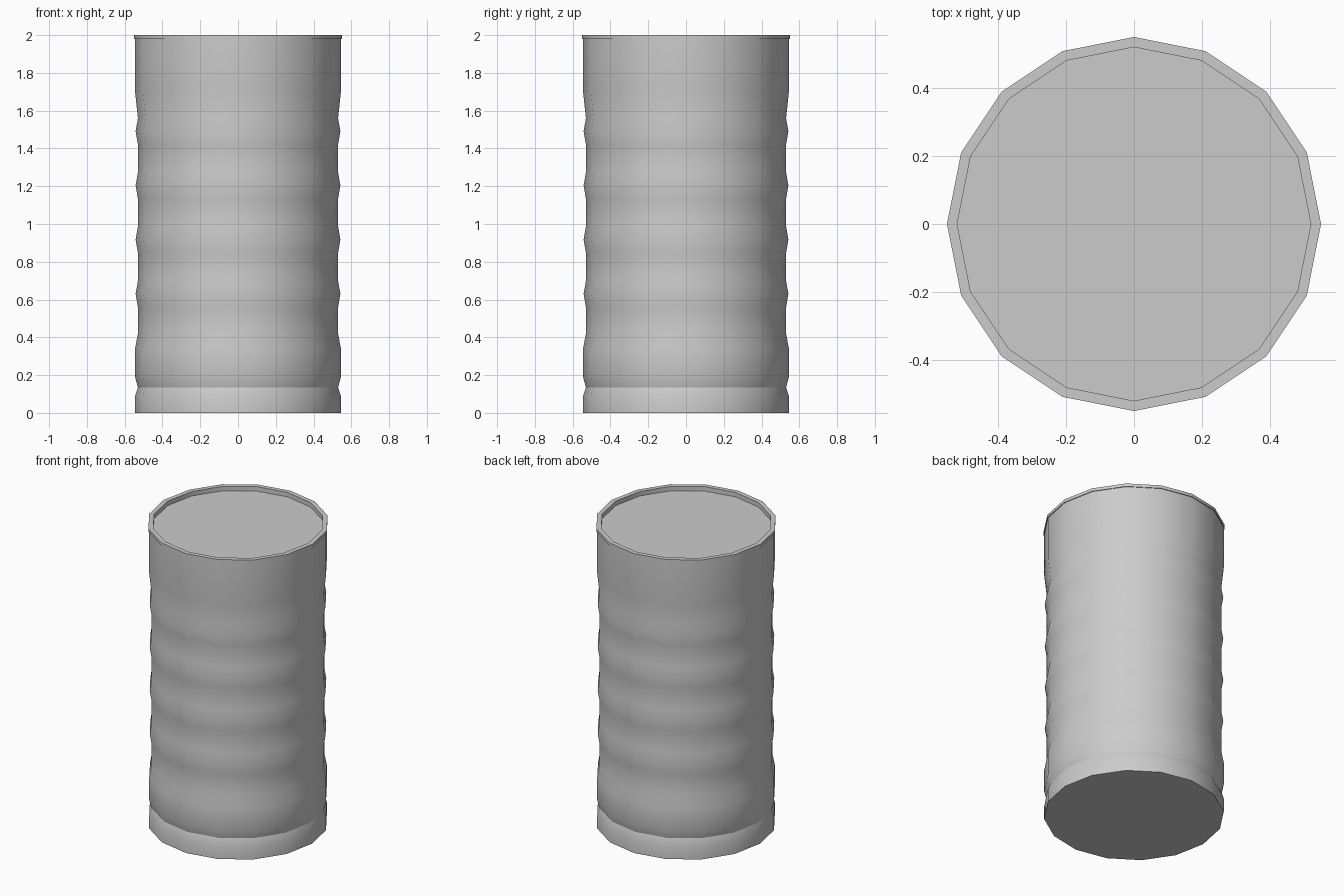
import bpy, math

cube = bpy.data.objects.get("Cube")
if cube:
    bpy.data.objects.remove(cube, do_unlink=True)

SIDES = 16
WIDE, NARROW = 0.545, 0.53

grey = bpy.data.materials.new("metal grey")
grey.use_nodes = True
colour = (0.6, 0.6, 0.6, 1)
grey.diffuse_color = colour
grey.node_tree.nodes["Principled BSDF"].inputs["Base Color"].default_value = colour


def lathe(name, profile):
    """Spin (radius, height) points about z and cap both ends."""
    verts = [(r * math.cos(math.tau * i / SIDES), r * math.sin(math.tau * i / SIDES), z)
             for r, z in profile for i in range(SIDES)]
    faces = []
    for k in range(len(profile) - 1):
        a, b = k * SIDES, (k + 1) * SIDES
        for i in range(SIDES):
            j = (i + 1) % SIDES
            faces.append((a + i, a + j, b + j, b + i))
    faces.append(tuple(reversed(range(SIDES))))
    faces.append(tuple(range(len(verts) - SIDES, len(verts))))
    mesh = bpy.data.meshes.new(name)
    mesh.from_pydata(verts, [], faces)
    mesh.materials.append(grey)
    obj = bpy.data.objects.new(name, mesh)
    bpy.context.collection.objects.link(obj)
    bpy.ops.object.select_all(action="DESELECT")
    obj.select_set(True)
    bpy.context.view_layer.objects.active = obj
    bpy.ops.object.shade_smooth_by_angle(angle=math.radians(30))
    return obj


# Base band, creased groove and lower swell
profile = [(WIDE, 0), (WIDE, 0.09), (NARROW, 0.135), (WIDE, 0.19), (WIDE, 0.34), (NARROW, 0.42)]

# Four ribs around the middle
for n in range(4):
    z = 0.63 + 0.287 * n
    profile += [(NARROW, z - 0.07), (0.542, z), (NARROW, z + 0.07)]

# Upper wall, overhanging rim and recessed lid
profile += [(WIDE, 1.7), (WIDE, 1.98), (0.55, 1.98), (0.55, 2.0), (0.52, 2.0), (0.52, 1.97)]
lathe("can_body", profile)
